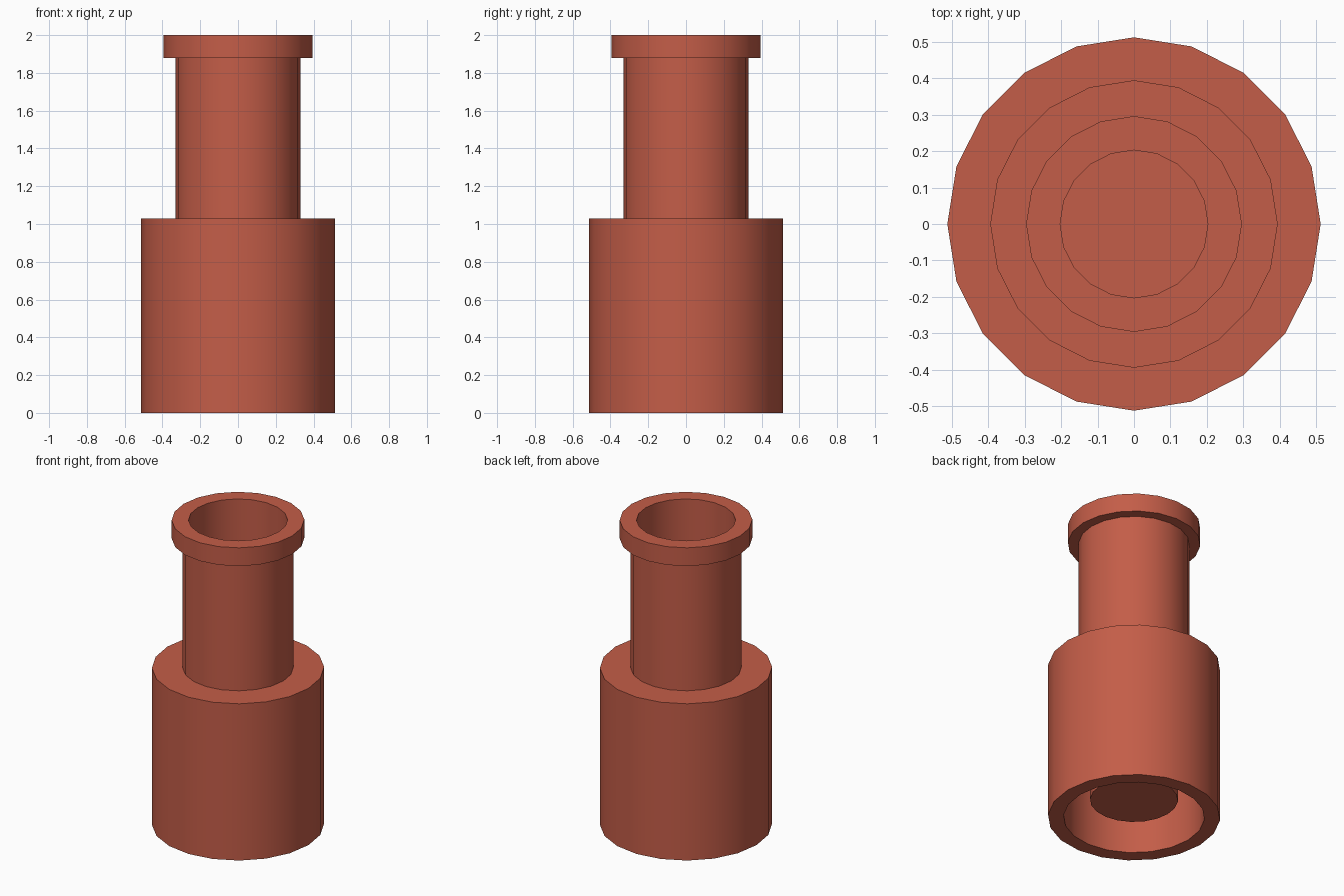
import bpy, bmesh, math

if "Cube" in bpy.data.objects:
    bpy.data.objects.remove(bpy.data.objects["Cube"])

SIDES = 20

# Clay-red material
clay = bpy.data.materials.new("clay_red")
clay.diffuse_color = (0.55, 0.11, 0.065, 1)
clay.use_nodes = True
clay.node_tree.nodes["Principled BSDF"].inputs["Base Color"].default_value = clay.diffuse_color


def lathe(name, profile):
    """Revolve an (r, z) profile around the z axis."""
    bm = bmesh.new()
    verts = [bm.verts.new((r, 0, z)) for r, z in profile]
    edges = [bm.edges.new(pair) for pair in zip(verts, verts[1:])]
    bmesh.ops.spin(bm, geom=verts + edges, cent=(0, 0, 0), axis=(0, 0, 1),
                   angle=math.tau, steps=SIDES)
    bmesh.ops.remove_doubles(bm, verts=bm.verts, dist=1e-4)
    bmesh.ops.recalc_face_normals(bm, faces=bm.faces)
    for face in bm.faces:
        face.smooth = True
    mesh = bpy.data.meshes.new(name)
    bm.to_mesh(mesh)
    bm.free()
    mesh.set_sharp_from_angle(angle=math.radians(30))
    mesh.materials.append(clay)
    obj = bpy.data.objects.new(name, mesh)
    bpy.context.collection.objects.link(obj)
    return obj


# Closed inner cup and the bore of the neck
inner = [(0, 0.18), (0.203, 0.18), (0.203, 1.0), (0.295, 1.0), (0.295, 2.0)]
# Lip, neck and wide base
outer = [(0.395, 2.0), (0.395, 1.88), (0.33, 1.88), (0.33, 1.03),
         (0.513, 1.03), (0.513, 0)]
# Hollow underside around the hanging cup
underside = [(0.42, 0), (0.42, 0.94), (0.262, 0.94), (0.262, 0.12), (0, 0.12)]

lathe("stepped_socket_body", inner + outer + underside)
